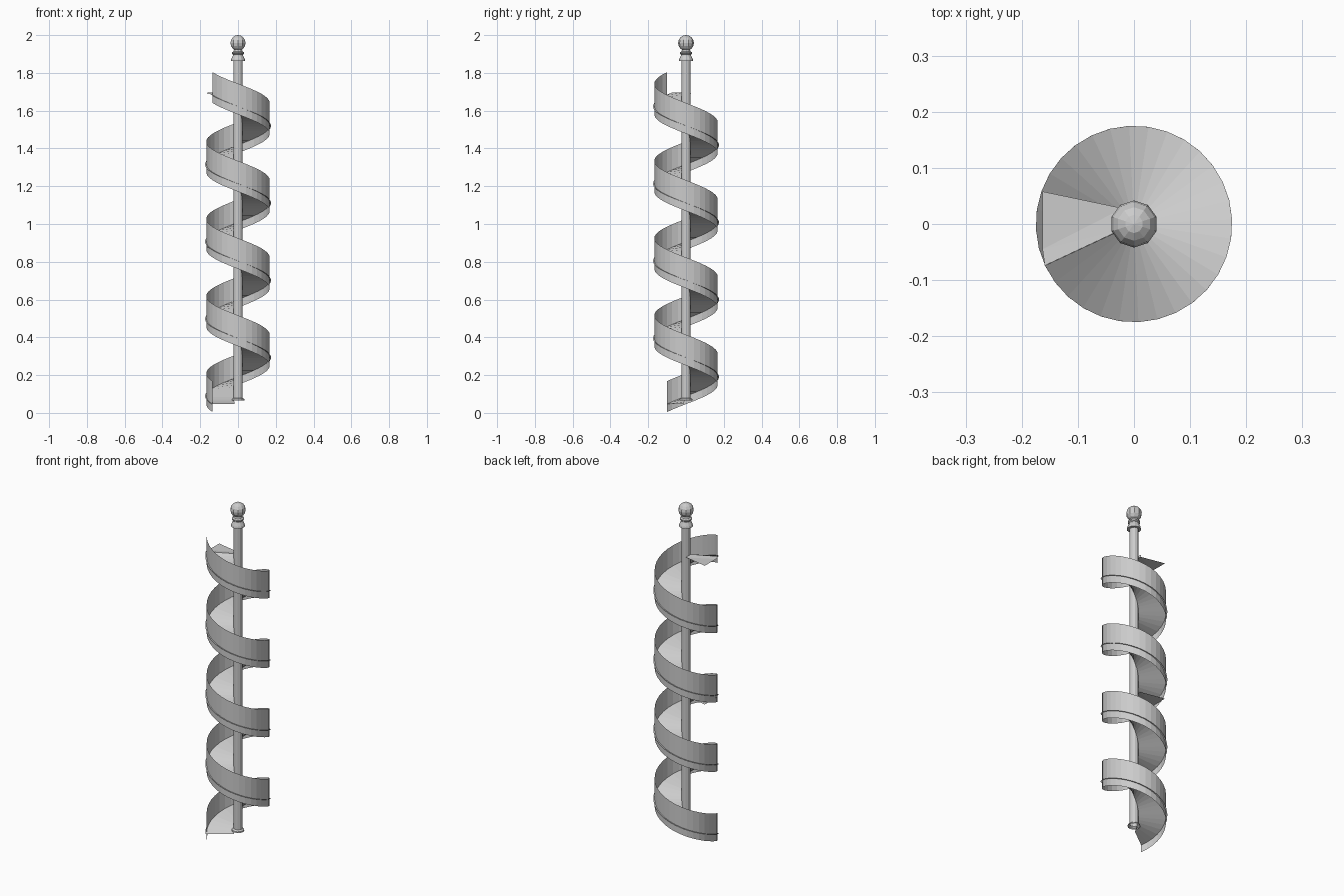
import bpy
from math import sin, cos, radians

if "Cube" in bpy.data.objects:
    bpy.data.objects.remove(bpy.data.objects["Cube"])

PITCH = 0.409          # drop per turn
STEPS = 32             # facets per turn


def floor_z(deg, drop):
    return 1.52 - (deg - 360) / 360 * PITCH - drop


def make(name, verts, faces):
    me = bpy.data.meshes.new(name)
    me.from_pydata(verts, [], faces)
    me.update()
    ob = bpy.data.objects.new(name, me)
    bpy.context.collection.objects.link(ob)
    return ob


def helix_strip(name, start, end, drop, a, b):
    """Sheet swept down a helix between two (radius, height) points."""
    n = round((end - start) / 360 * STEPS)
    verts, faces = [], []
    for i in range(n + 1):
        d = start + (end - start) * i / n
        t, z = radians(d), floor_z(d, drop)
        for r, h in (a, b):
            verts.append((r * cos(t), r * sin(t), z + h))
        if i:
            k = 2 * i
            faces.append((k - 2, k, k + 1, k - 1))
    return make(name, verts, faces)


def lathe(name, profile, sides):
    verts, faces = [], []
    for r, z in profile:
        for j in range(sides):
            t = radians(360 * j / sides)
            verts.append((r * cos(t), r * sin(t), z))
    for i in range(len(profile) - 1):
        for j in range(sides):
            k = (j + 1) % sides
            faces.append((i * sides + j, i * sides + k,
                          (i + 1) * sides + k, (i + 1) * sides + j))
    return make(name, verts, faces)


# two identical slide sections, each two turns
for label, drop in (("upper", 0.0), ("lower", 2 * PITCH)):
    helix_strip(label + "_slide_floor", 205, 937, drop, (0.022, 0), (0.175, 0))
    helix_strip(label + "_slide_wall", 217, 937, drop, (0.168, -0.042), (0.168, 0.121))
    # flat entry landing
    z = 1.692 - drop
    make(label + "_landing",
         [(-0.02, 0.028, z), (-0.163, 0.058, z), (-0.163, -0.045, z),
          (-0.159, -0.074, floor_z(205, drop)), (-0.02, -0.009, floor_z(205, drop))],
         [(0, 1, 2), (0, 2, 4), (2, 3, 4)])

# hollow pole with flared foot
lathe("pole", [(0.034, 0.066), (0.033, 0.073), (0.024, 0.08), (0.024, 1.862)], 12)

# finial collar and ball
lathe("finial_collar", [(0.024, 1.862), (0.038, 1.862), (0.036, 1.873), (0.027, 1.892),
                        (0.027, 1.897), (0.033, 1.902), (0.033, 1.909), (0.024, 1.914),
                        (0.02, 1.925)], 12)
bpy.ops.mesh.primitive_uv_sphere_add(segments=10, ring_count=8, radius=0.042,
                                     location=(0, 0, 1.958))
bpy.context.object.name = "finial_ball"
